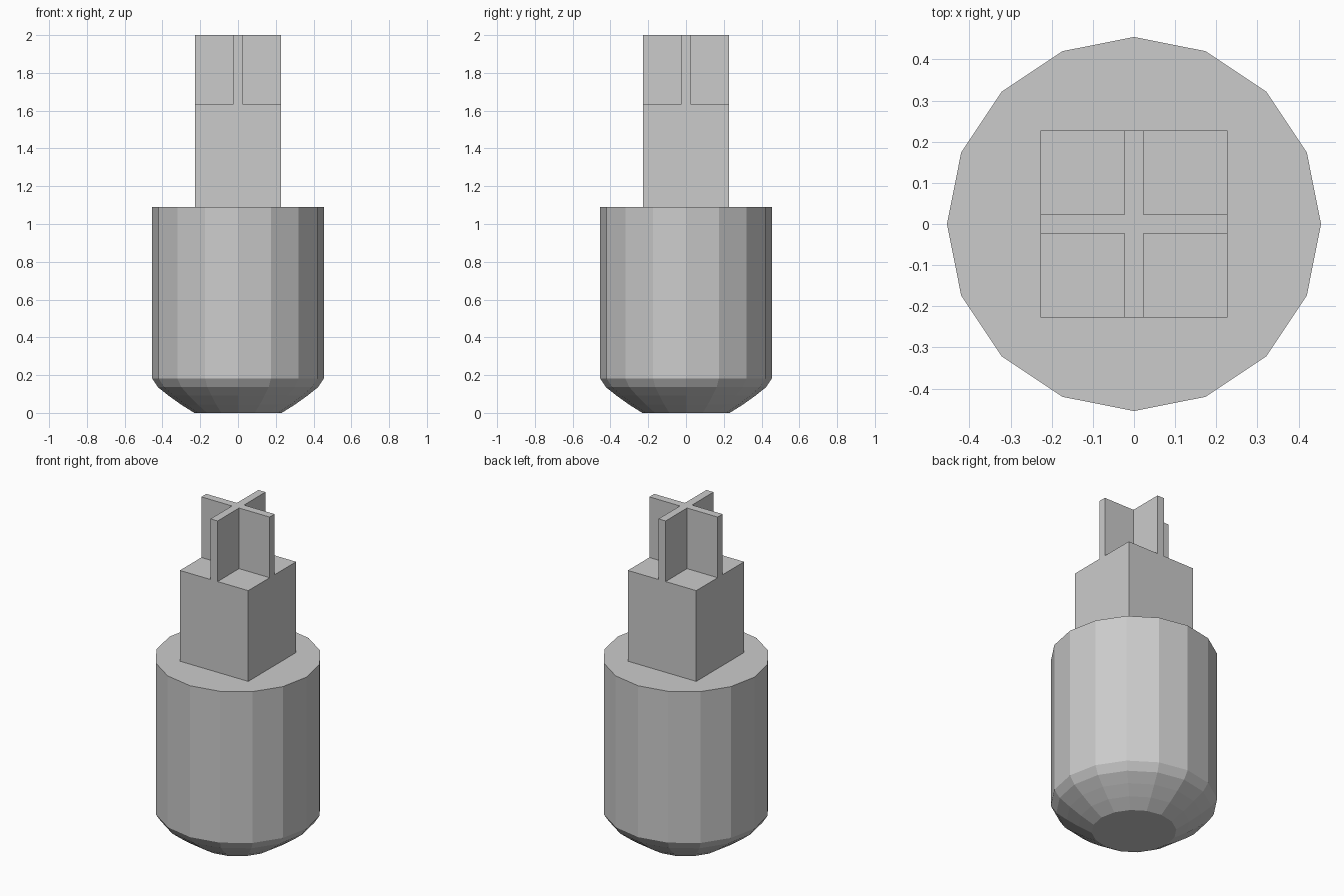
import bpy, bmesh, math

if "Cube" in bpy.data.objects:
    bpy.data.objects.remove(bpy.data.objects["Cube"])

SIDES = 16


def new_object(name, bm):
    bmesh.ops.recalc_face_normals(bm, faces=bm.faces[:])
    mesh = bpy.data.meshes.new(name)
    bm.to_mesh(mesh)
    bm.free()
    ob = bpy.data.objects.new(name, mesh)
    bpy.context.collection.objects.link(ob)
    return ob


def lathe(name, profile):
    bm = bmesh.new()
    rings = [[bm.verts.new((r * math.cos(a), r * math.sin(a), z))
              for a in (2 * math.pi * i / SIDES for i in range(SIDES))]
             for r, z in profile]
    for low, high in zip(rings, rings[1:]):
        for i in range(SIDES):
            j = (i + 1) % SIDES
            bm.faces.new((low[i], low[j], high[j], high[i]))
    bm.faces.new(rings[0])
    bm.faces.new(rings[-1])
    return new_object(name, bm)


def prism(name, outline, z0, z1):
    bm = bmesh.new()
    face = bm.faces.new([bm.verts.new((x, y, z0)) for x, y in outline])
    top = bmesh.ops.extrude_face_region(bm, geom=[face], use_keep_orig=True)["geom"]
    bmesh.ops.translate(bm, vec=(0, 0, z1 - z0),
                        verts=[v for v in top if isinstance(v, bmesh.types.BMVert)])
    return new_object(name, bm)


# Faceted barrel with rounded lower end and flat bottom
lathe("barrel", [(0.231, 0), (0.303, 0.045), (0.367, 0.091), (0.424, 0.136),
                 (0.4545, 0.182), (0.4545, 1.091)])

# Square neck on top of the barrel
w, t = 0.227, 0.0235
prism("square_neck", [(-w, -w), (w, -w), (w, w), (-w, w)], 1.091, 1.636)

# Cross-shaped key: one arm outline turned four times
cross = []
for k in range(4):
    c, s = (1, 0, -1, 0)[k], (0, 1, 0, -1)[k]
    cross += [(c * x - s * y, s * x + c * y) for x, y in ((w, -t), (w, t), (t, t))]
prism("cross_key", cross, 1.636, 2.0)
